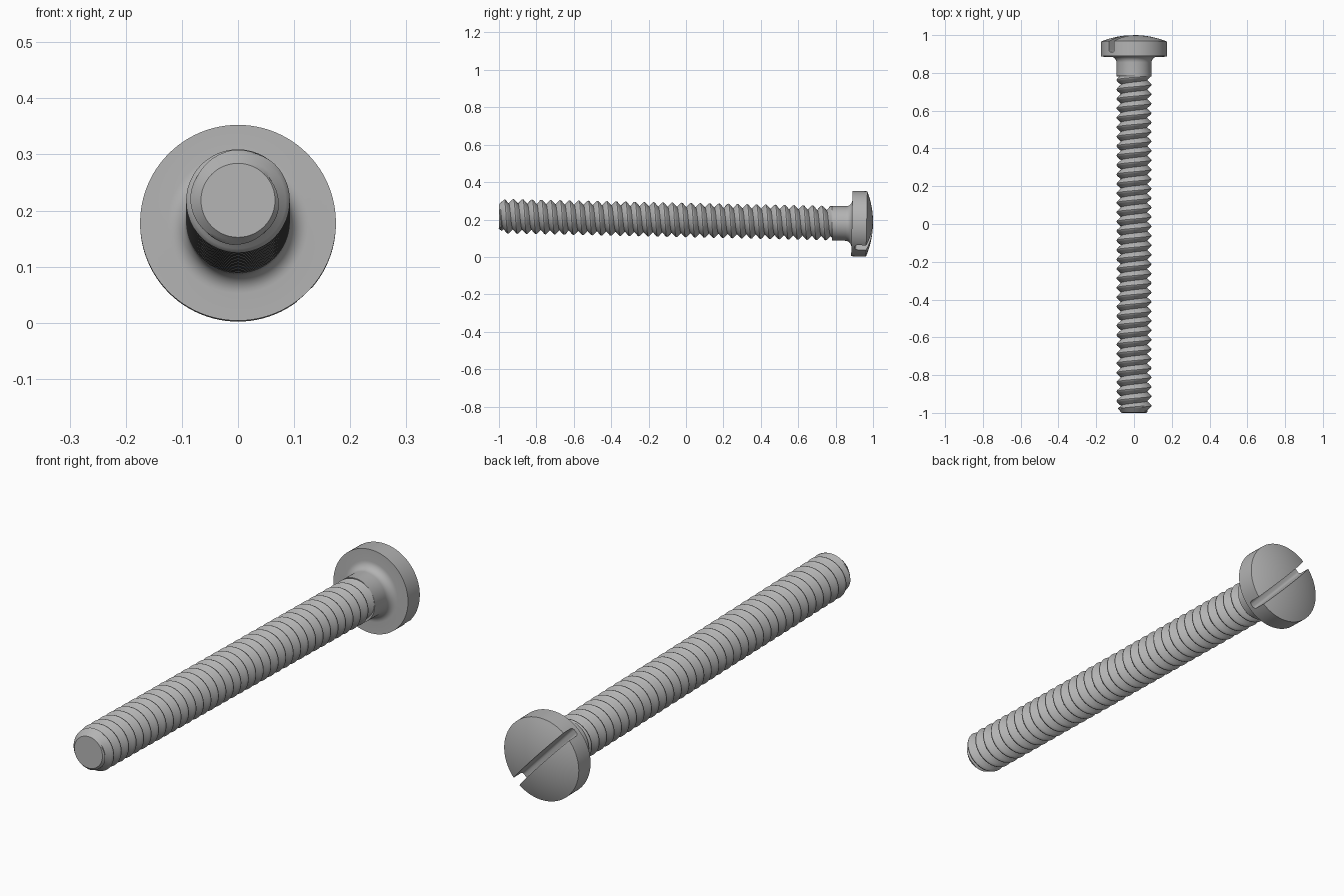
import bpy, bmesh, math
from mathutils import Matrix

cube = bpy.data.objects.get("Cube")
if cube:
    bpy.data.objects.remove(cube, do_unlink=True)

# One plain steel colour
steel = bpy.data.materials.new("grey_steel")
steel.use_nodes = True
GREY = (0.45, 0.45, 0.45, 1)
steel.diffuse_color = GREY
steel.node_tree.nodes["Principled BSDF"].inputs["Base Color"].default_value = GREY

# The screw lies along y, its tip slightly raised
TILT = Matrix.Translation((0, 0, 0.197)) @ Matrix.Rotation(-0.0212, 4, 'X')


def make_object(name, bm):
    bmesh.ops.recalc_face_normals(bm, faces=bm.faces)
    mesh = bpy.data.meshes.new(name)
    bm.to_mesh(mesh)
    bm.free()
    mesh.materials.append(steel)
    obj = bpy.data.objects.new(name, mesh)
    bpy.context.collection.objects.link(obj)
    return obj


def activate(obj):
    bpy.ops.object.select_all(action='DESELECT')
    obj.select_set(True)
    bpy.context.view_layer.objects.active = obj


def arc(cx, cy, r, start, end, steps):
    angles = [math.radians(start + (end - start) * i / steps) for i in range(steps + 1)]
    return [(cx + r * math.cos(a), cy + r * math.sin(a)) for a in angles]


# Threaded shaft: a V profile swept along a right-handed helix
CREST, ROOT, TIP = 0.0925, 0.069, 0.066
PITCH, START, END = 0.05, -1.0, 0.79
SEGMENTS, COLUMNS = 48, 10


def thread_radius(u):
    height = abs(2 * u - 1)             # crest at both ends, root in the middle
    return ROOT + (CREST - ROOT) * min(1, height * 1.15)


bm = bmesh.new()
rows = []
turns = math.ceil((END - START) / PITCH) + 2
for i in range(turns * SEGMENTS + 1):
    a = math.tau * i / SEGMENTS
    row = []
    for j in range(COLUMNS + 1):
        u = j / COLUMNS
        y = START + PITCH * (i / SEGMENTS - 1 + u - 0.5)
        r = thread_radius(u)
        if y >= END:
            y, r = END, ROOT
        y = max(y, START)
        r = min(r, TIP + 0.85 * (y - START))    # chamfered tip
        row.append(bm.verts.new((r * math.sin(a), y, r * math.cos(a))))
    rows.append(row)
for low, high in zip(rows, rows[1:]):
    for j in range(COLUMNS):
        bm.faces.new((low[j], low[j + 1], high[j + 1], high[j]))
bmesh.ops.remove_doubles(bm, verts=bm.verts, dist=0.00002)
bmesh.ops.holes_fill(bm, edges=[e for e in bm.edges if e.is_boundary], sides=0)
shaft = make_object("threaded_shaft", bm)

# Head and plain neck: a turned profile with a fillet and a domed crown
RIM, UNDER, EDGE, TOP = 0.1745, 0.887, 0.966, 1.0
sag = TOP - EDGE
dome = (RIM ** 2 + sag ** 2) / (2 * sag)
half = math.degrees(math.asin(RIM / dome))
FILLET = 0.033
profile = [(0, 0.782), (CREST, 0.782)]
profile += arc(CREST + FILLET, UNDER - FILLET, FILLET, 180, 90, 8)
profile += [(RIM, UNDER)]
profile += arc(0, TOP - dome, dome, 90 - half, 90, 12)

bm = bmesh.new()
points = [bm.verts.new((r, y, 0)) for r, y in profile]
edges = [bm.edges.new(pair) for pair in zip(points, points[1:])]
bmesh.ops.spin(bm, geom=points + edges, cent=(0, 0, 0), axis=(0, 1, 0),
               angle=math.tau, steps=96, use_duplicate=False)
bmesh.ops.remove_doubles(bm, verts=bm.verts, dist=0.00002)
head = make_object("slotted_head", bm)

# Diagonal screwdriver slot with a rounded floor
SLOT_WIDTH, SLOT_FLOOR = 0.036, 0.907
bm = bmesh.new()
bmesh.ops.create_cube(bm, size=1)
bmesh.ops.scale(bm, vec=(0.5, 0.2, SLOT_WIDTH), verts=bm.verts)
floor_edges = [e for e in bm.edges if all(v.co.y < 0 for v in e.verts)
               and abs(e.verts[0].co.x - e.verts[1].co.x) > 0.1]
bmesh.ops.bevel(bm, geom=floor_edges, offset=0.012, segments=5, profile=0.5, affect='EDGES')
bmesh.ops.translate(bm, vec=(0, SLOT_FLOOR + 0.1, 0), verts=bm.verts)
bmesh.ops.rotate(bm, cent=(0, 0, 0), matrix=Matrix.Rotation(math.radians(47), 3, 'Y'),
                 verts=bm.verts)
cutter = make_object("slot_cutter", bm)
cutter.hide_render = True

cut = head.modifiers.new("slot", 'BOOLEAN')
cut.operation = 'DIFFERENCE'
cut.solver = 'EXACT'
cut.object = cutter
activate(head)
bpy.ops.object.modifier_apply(modifier=cut.name)
bpy.data.objects.remove(cutter, do_unlink=True)

# Place the parts and smooth the round surfaces
for obj in (shaft, head):
    activate(obj)
    bpy.ops.object.shade_smooth_by_angle(angle=math.radians(30))
    obj.matrix_world = TILT
